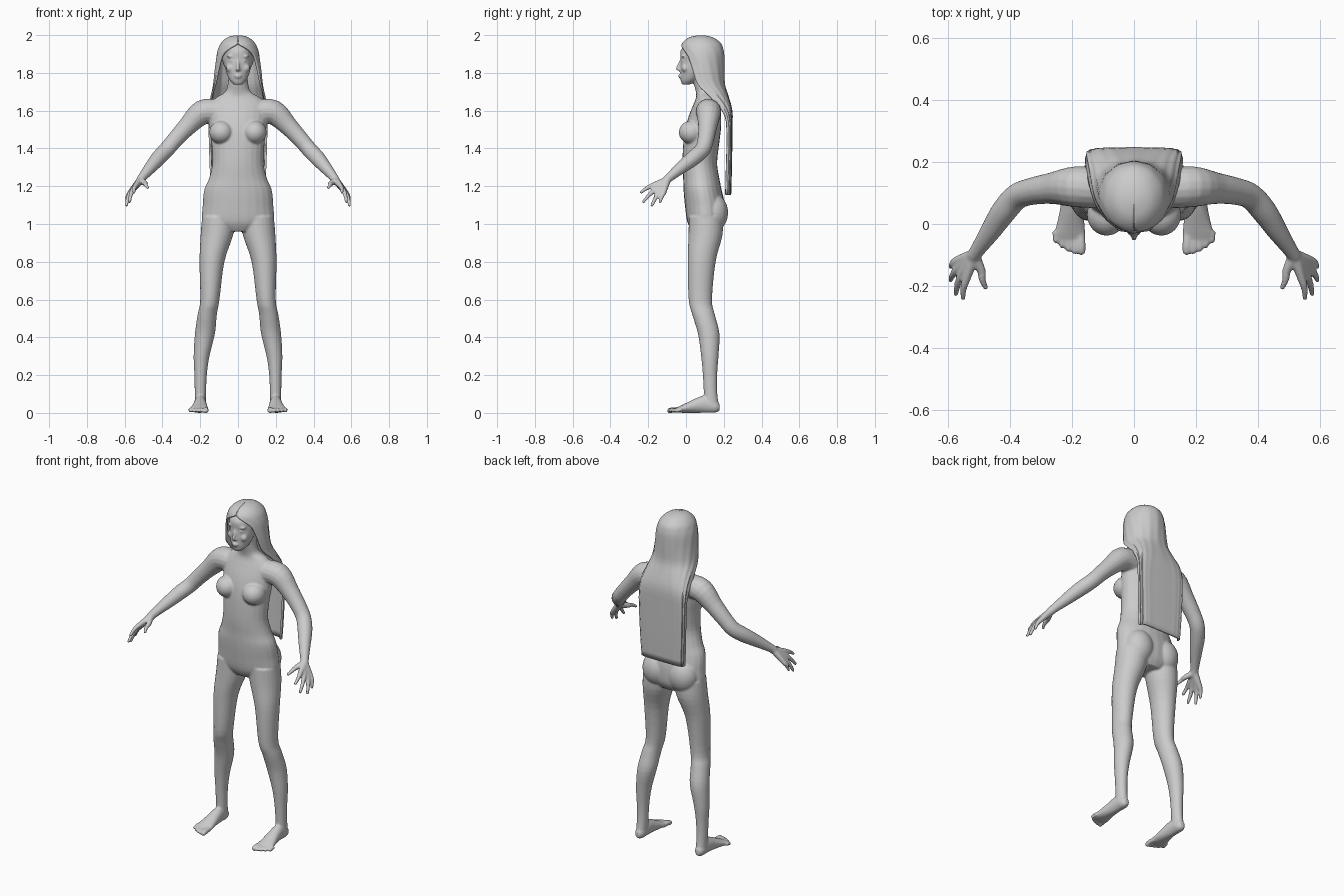
import bpy, bmesh, math
from mathutils import Vector, Matrix

grey = bpy.data.materials.new("matte grey")
grey.diffuse_color = (0.6, 0.6, 0.6, 1)


def spline(rows, steps=4):
    """Catmull-Rom resampling of rows of numbers."""
    out = []
    for i in range(len(rows) - 1):
        a, b, c, d = (rows[max(0, min(len(rows) - 1, i + k))] for k in (-1, 0, 1, 2))
        for s in range(steps):
            t = s / steps
            out.append([0.5 * (2 * q + (r - p) * t + (2 * p - 5 * q + 4 * r - w) * t * t
                        + (3 * q - p - 3 * r + w) * t ** 3) for p, q, r, w in zip(a, b, c, d)])
    return out + [list(rows[-1])]


def skin(bm, rings):
    """Closed loft through rings of points."""
    vr = [[bm.verts.new(p) for p in ring] for ring in rings]
    n = len(vr[0])
    for a, b in zip(vr, vr[1:]):
        for i in range(n):
            bm.faces.new((a[i], a[(i + 1) % n], b[(i + 1) % n], b[i]))
    bm.faces.new(vr[0][::-1])
    bm.faces.new(vr[-1])


def ring(c, u, v, n=24):
    return [c + u * math.cos(2 * math.pi * i / n) + v * math.sin(2 * math.pi * i / n)
            for i in range(n)]


def loft(bm, rows, along="z", side=1):
    """Rows of centre x, y, z and two radii; sections face z or y."""
    v = Vector((0, 1, 0)) if along == "z" else Vector((0, 0, 1))
    skin(bm, [ring(Vector((side * x, y, z)), Vector((a, 0, 0)), v * b)
              for x, y, z, a, b in spline(rows)])


def ball(bm, c, r, side=1, tilt=0):
    m = (Matrix.Translation((side * c[0], c[1], c[2])) @ Matrix.Rotation(side * tilt, 4, "Y")
         @ Matrix.Diagonal((*r, 1)))
    bmesh.ops.create_uvsphere(bm, u_segments=24, v_segments=14, radius=1, matrix=m)


def tube(bm, rows, side=1):
    """Round limb through x, y, z, radius with rounded ends."""
    pts = spline(rows)
    cs = [Vector((side * p[0], p[1], p[2])) for p in pts]
    rings = []
    for i, c in enumerate(cs):
        t = (cs[min(i + 1, len(cs) - 1)] - cs[max(i - 1, 0)]).normalized()
        u = t.cross(Vector((0.2, 0.3, 1))).normalized()
        rings.append(ring(c, u * pts[i][3], t.cross(u) * pts[i][3], 16))
    skin(bm, rings)
    for p in (pts[0], pts[-1]):
        ball(bm, p[:3], (p[3],) * 3, side)


bm = bmesh.new()

# torso and neck
loft(bm, [(0, .105, .96, .1, .07), (0, .105, 1.01, .185, .098), (0, .1, 1.1, .187, .106),
          (0, .088, 1.18, .179, .101), (0, .081, 1.24, .154, .096), (0, .073, 1.32, .136, .092),
          (0, .08, 1.42, .14, .095), (0, .09, 1.5, .15, .095), (0, .1, 1.57, .155, .086),
          (0, .108, 1.63, .15, .07), (0, .108, 1.67, .115, .055), (0, .1, 1.7, .068, .048),
          (0, .09, 1.75, .053, .05), (0, .085, 1.82, .05, .05)])

# head: face and skull
loft(bm, [(0, .0, 1.738, .022, .02), (0, .014, 1.758, .042, .042), (0, .03, 1.79, .058, .06),
          (0, .042, 1.83, .069, .073), (0, .05, 1.87, .073, .079), (0, .06, 1.92, .075, .088),
          (0, .08, 1.965, .055, .07)])
ball(bm, (0, .078, 1.885), (.085, .104, .1))
# nose, lips
tube(bm, [(0, -.024, 1.872, .007), (0, -.036, 1.845, .008), (0, -.046, 1.822, .009)])
ball(bm, (0, -.032, 1.816), (.016, .012, .008))
ball(bm, (0, -.03, 1.786), (.022, .011, .005))
ball(bm, (0, -.028, 1.776), (.018, .011, .005))

for s in (1, -1):
    # brow, eye, cheek
    ball(bm, (.032, -.014, 1.888), (.026, .013, .008), s)
    ball(bm, (.03, -.014, 1.864), (.014, .011, .008), s)
    ball(bm, (.04, -.004, 1.825), (.024, .02, .022), s)
    # chest and seat
    ball(bm, (.088, .03, 1.485), (.064, .068, .062), s)
    ball(bm, (.088, .145, 1.06), (.086, .078, .1), s)
    # leg
    loft(bm, [(.1, .105, 1.04, .09, .09), (.112, .103, .94, .086, .09), (.138, .083, .8, .066, .074),
              (.149, .076, .6, .051, .062), (.163, .093, .52, .051, .06), (.175, .12, .42, .053, .057),
              (.193, .126, .3, .042, .046), (.198, .127, .2, .033, .038), (.199, .13, .1, .03, .036),
              (.2, .134, .03, .029, .042)], side=s)
    # foot
    loft(bm, [(.2, .178, .03, .014, .018), (.2, .155, .034, .028, .033), (.2, .1, .046, .032, .046),
              (.201, .05, .038, .037, .038), (.204, 0, .026, .045, .026),
              (.207, -.035, .018, .051, .017), (.207, -.055, .014, .044, .011)], "y", s)
    # toes
    for i in range(5):
        x, r = .17 + .0205 * i, (.0145 if i == 0 else .0105)
        tip = (-.086, -.088, -.08, -.068, -.052)[i]
        tube(bm, [(x + .002, -.03, .017, r), (x, tip + .02, .016, r), (x, tip, .012, r)], s)
    # arm
    tube(bm, [(.11, .115, 1.595, .065), (.19, .12, 1.59, .066), (.265, .115, 1.52, .051),
              (.33, .105, 1.45, .044), (.377, .088, 1.395, .042), (.42, .04, 1.35, .041),
              (.46, -.02, 1.303, .034), (.5, -.078, 1.255, .025), (.515, -.1, 1.235, .023)], s)
    # hand: wrist to knuckle to fingertip
    for knuckle, tip in (((.538, -.17, 1.207), (.551, -.238, 1.168)),
                         ((.552, -.158, 1.187), (.574, -.225, 1.118)),
                         ((.563, -.14, 1.173), (.591, -.18, 1.099)),
                         ((.57, -.118, 1.168), (.59, -.137, 1.118)),
                         ((.492, -.15, 1.215), (.478, -.205, 1.192))):
        mid = [(a + b) / 2 for a, b in zip(knuckle, tip)]
        tube(bm, [(.517, -.1, 1.232, .02), (*knuckle, .0145), (mid[0] + .004, mid[1], mid[2] + .004, .0115),
                  (*tip, .0085)], s)

bmesh.ops.recalc_face_normals(bm, faces=bm.faces)
me = bpy.data.meshes.new("body")
bm.to_mesh(me)
bm.free()
me.materials.append(grey)
body = bpy.data.objects.new("body", me)
bpy.context.collection.objects.link(body)
# fuse the parts into one soft surface
fuse = body.modifiers.new("fuse", "REMESH")
fuse.mode = "VOXEL"
fuse.voxel_size = 0.0055
fuse.use_smooth_shade = True
soft = body.modifiers.new("soften", "SMOOTH")
soft.factor = 0.5
soft.iterations = 5

# long hair: z, centre y, half width, half depth, opening half angle, roundness
rows = [(1.994, .08, .015, .015, 180, 1), (1.983, .08, .055, .062, 180, 1),
        (1.955, .082, .086, .098, 180, 1), (1.925, .084, .1, .108, 152, 1),
        (1.89, .086, .109, .111, 132, 1), (1.82, .09, .117, .108, 120, 1),
        (1.74, .1, .125, .1, 110, .9), (1.68, .135, .138, .083, 96, .75),
        (1.6, .19, .15, .05, 90, .55), (1.5, .215, .149, .026, 90, .4),
        (1.3, .212, .143, .026, 90, .4), (1.155, .208, .135, .026, 90, .4)]
bm = bmesh.new()
grid, n = [], 40
for z, cy, rx, ry, half, power in spline(rows, 3):
    line = []
    for i in range(n + 1):
        a = math.radians(half) * (2 * i / n - 1)
        sn, cs = math.sin(a), math.cos(a)
        wave = 1 + .014 * math.cos(i * math.pi / 2) * min(1, (2 - z) * 6)
        x = rx * wave * math.copysign(abs(sn) ** power, sn)
        y = cy + ry * wave * math.copysign(abs(cs) ** power, cs)
        line.append(bm.verts.new((x, y, z)))
    grid.append(line)
for a, b in zip(grid, grid[1:]):
    for i in range(n):
        bm.faces.new((a[i], b[i], b[i + 1], a[i + 1]))
bm.faces.new(grid[0][:-1])
bmesh.ops.recalc_face_normals(bm, faces=bm.faces)
me = bpy.data.meshes.new("hair")
bm.to_mesh(me)
bm.free()
me.materials.append(grey)
hair = bpy.data.objects.new("hair", me)
bpy.context.collection.objects.link(hair)
bpy.context.view_layer.objects.active = hair
hair.select_set(True)
bpy.ops.object.shade_smooth_by_angle(angle=math.radians(35))
thick = hair.modifiers.new("thickness", "SOLIDIFY")
thick.thickness = 0.01
thick.offset = 0
